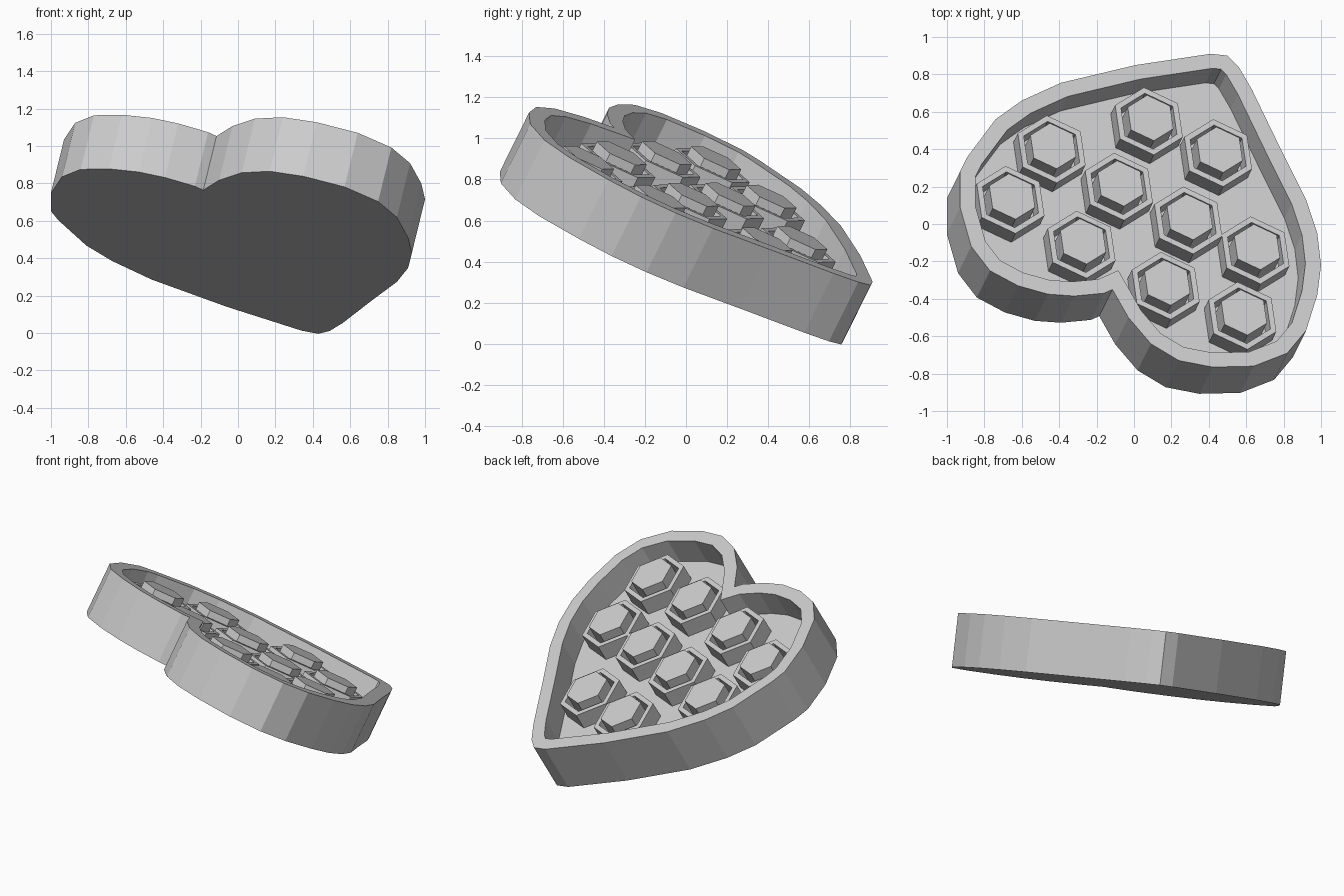
import bpy
import bmesh
from math import cos, sin, pi
from mathutils import Matrix, Vector

cube = bpy.data.objects.get("Cube")
if cube:
    bpy.data.objects.remove(cube, do_unlink=True)

# Single flat colour
grey = bpy.data.materials.new("light_grey")
grey.use_nodes = True
colour = (0.6, 0.6, 0.6, 1)
grey.diffuse_color = colour
grey.node_tree.nodes["Principled BSDF"].inputs["Base Color"].default_value = colour

# Tilted frame of the tray: its rim lies in the local plane z = 0
SLOPE_X, SLOPE_Y, RIM_Z = 0.245, 0.494, 0.852
normal = Vector((SLOPE_X, SLOPE_Y, 1)).normalized()
axis = Vector((0.58, 1.25, 0))
axis.z = -SLOPE_X * axis.x - SLOPE_Y * axis.y
axis.normalize()
side = axis.cross(normal)
frame = Matrix((side, axis, normal)).transposed().to_4x4()
frame.translation = (0, 0, RIM_Z)
to_frame = frame.inverted()


def local(x, y, height=0):
    """Local position of a plan point on the plane at this height from the rim."""
    z = RIM_Z - SLOPE_X * x - SLOPE_Y * y + height / normal.z
    return to_frame @ Vector((x, y, z))


def hexagon(centre, radius):
    return [(centre.x + radius * cos(k * pi / 3), centre.y + radius * sin(k * pi / 3))
            for k in range(6)]


def prism(name, outline, bottom, top, wall=0, depth=0):
    """Extruded outline, with an optional recess in its top."""
    bm = bmesh.new()
    base = bm.faces.new([bm.verts.new((x, y, bottom)) for x, y in outline])
    grown = bmesh.ops.extrude_face_region(bm, geom=[base], use_keep_orig=True)["geom"]
    cap = next(g for g in grown if isinstance(g, bmesh.types.BMFace))
    for v in cap.verts:
        v.co.z = top
    bmesh.ops.recalc_face_normals(bm, faces=bm.faces)
    if wall:
        bmesh.ops.inset_region(bm, faces=[cap], thickness=wall, use_even_offset=True)
        grown = bmesh.ops.extrude_face_region(bm, geom=[cap])["geom"]
        for v in grown:
            if isinstance(v, bmesh.types.BMVert):
                v.co.z -= depth
        if cap.is_valid:
            bmesh.ops.delete(bm, geom=[cap], context="FACES_ONLY")
        bmesh.ops.recalc_face_normals(bm, faces=bm.faces)
    mesh = bpy.data.meshes.new(name)
    bm.to_mesh(mesh)
    bm.free()
    mesh.materials.append(grey)
    obj = bpy.data.objects.new(name, mesh)
    obj.matrix_world = frame
    bpy.context.collection.objects.link(obj)
    return obj


# Heart-shaped tray: rounded tip, one lobe, notch, other lobe
heart = [
    (.41, .91), (.50, .90), (.56, .84), (.63, .72), (.78, .41), (.92, .13),
    (.98, -.05), (1.0, -.22), (.98, -.38), (.92, -.57), (.82, -.69), (.64, -.76),
    (.42, -.765), (.24, -.73), (.09, -.64), (-.03, -.50), (-.115, -.35),
    (-.16, -.37), (-.32, -.385), (-.46, -.375), (-.62, -.33), (-.77, -.25),
    (-.87, -.12), (-.93, .09), (-.93, .28), (-.89, .36), (-.74, .56),
    (-.60, .66), (-.39, .755), (.01, .85),
]
FLOOR = -0.18
prism("heart_tray", [local(x, y).xy for x, y in heart], -0.33, 0, 0.085, -FLOOR)

# Hexagonal cells: an outer ring around a slightly taller core
RING = 0.11
cells = [(.08, .55), (.45, .38), (-.08, .20), (-.44, .40), (.29, .02),
         (-.66, .13), (-.28, -.11), (.65, -.14), (.17, -.33), (.58, -.49)]
for i, (x, y) in enumerate(cells, 1):
    centre = local(x, y, FLOOR + RING)
    prism(f"cell_ring_{i}", hexagon(centre, 0.2), FLOOR - 0.01, FLOOR + RING,
          0.03, RING - 0.005)
    prism(f"cell_core_{i}", hexagon(centre, 0.135), FLOOR - 0.01, FLOOR + 0.15)
